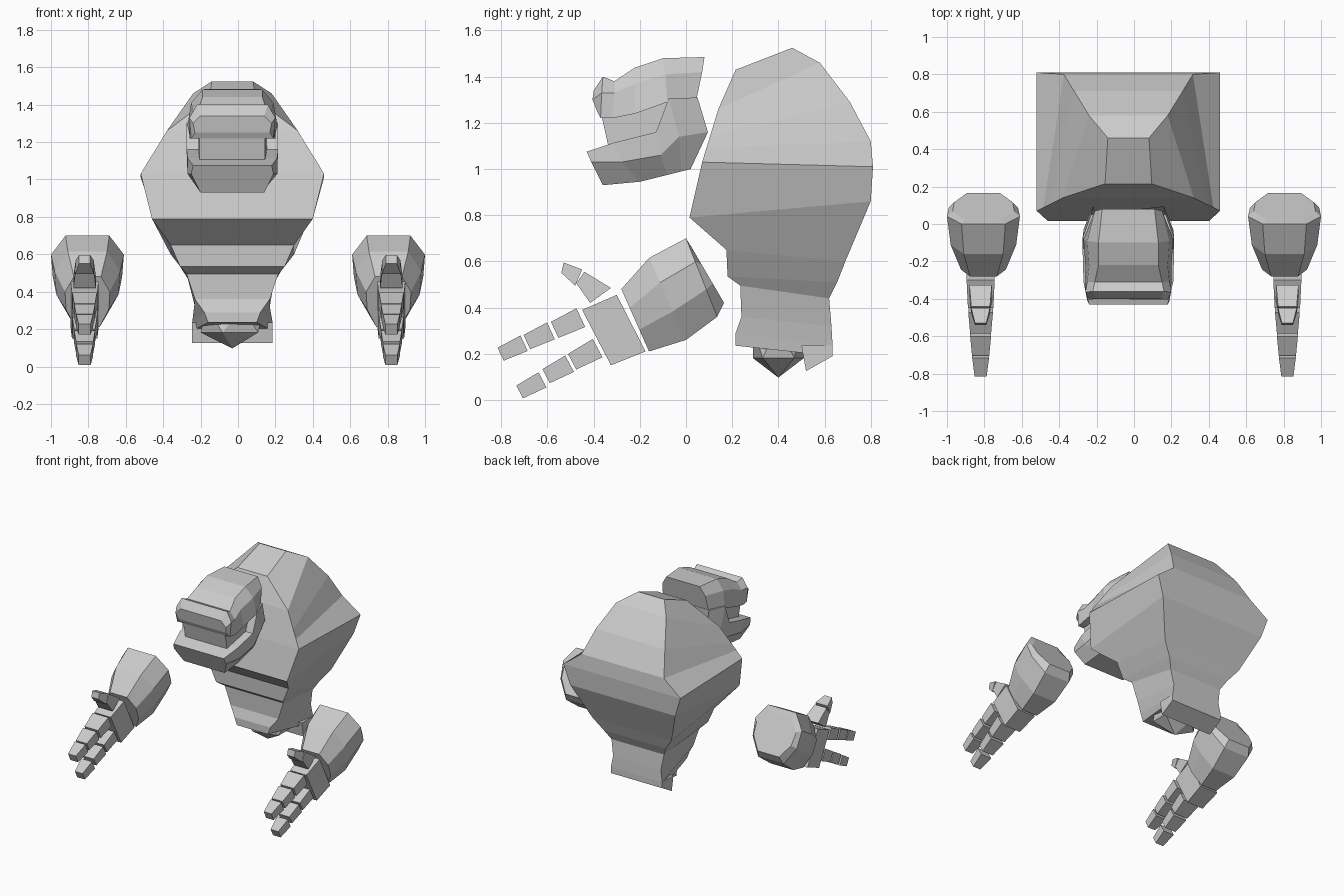
import bpy, bmesh
from mathutils import Matrix, Vector
from math import radians, cos, sin


def finish(name, bm):
    bmesh.ops.recalc_face_normals(bm, faces=bm.faces)
    me = bpy.data.meshes.new(name)
    bm.to_mesh(me)
    bm.free()
    ob = bpy.data.objects.new(name, me)
    bpy.context.collection.objects.link(ob)
    return ob


def loft(name, rings, cx):
    """Each ring is half a section [(half_width, y, z), ...], mirrored about x = cx."""
    bm = bmesh.new()
    loops = []
    for r in rings:
        pts = [(cx + h, y, z) for h, y, z in r] + [(cx - h, y, z) for h, y, z in reversed(r)]
        loops.append([bm.verts.new(p) for p in pts])
    n = len(loops[0])
    for a, b in zip(loops, loops[1:]):
        for i in range(n):
            j = (i + 1) % n
            bm.faces.new((a[i], a[j], b[j], b[i]))
    bm.faces.new(loops[0])
    bm.faces.new(loops[-1])
    return finish(name, bm)


def oct_ring(top, bot, h, flat=0.6):
    """Eight-sided section between two (y, z) points."""
    t, b = Vector(top), Vector(bot)
    return [(h * k, *t.lerp(b, f)) for k, f in ((flat, 0), (1, .3), (.95, .65), (flat * .9, 1))]


CX = -0.03

# Torso: back edge and front edge of each ring
torso = [
    ((.11, .46, 1.525), (.125, .215, 1.43)),
    ((.21, .58, 1.46), (.35, .14, 1.26)),
    ((.29, .71, 1.29), (.42, .105, 1.145)),
    ((.345, .80, 1.12), (.455, .088, 1.09)),
    ((.49, .81, 1.01), (.49, .07, 1.03)),
    ((.44, .80, .86), (.43, .015, .79)),
    ((.33, .69, .60), (.33, .175, .65)),
    ((.26, .655, .51), (.28, .18, .535)),
    ((.22, .62, .44), (.245, .235, .495)),
    ((.20, .63, .32), (.20, .24, .36)),
    ((.215, .635, .235), (.15, .215, .29)),
    ((.215, .635, .19), (.13, .215, .235)),
]
loft("torso", torso, CX)

# Pelvis block and faceted groin
loft("pelvis_block", [((.215, .50, .235), (.215, .52, .125)),
                      ((.215, .635, .235), (.215, .635, .19))], CX)
bm = bmesh.new()
bmesh.ops.create_icosphere(bm, subdivisions=1, radius=1,
                           matrix=Matrix.Translation((CX, .40, .25)) @ Matrix.Diagonal((.19, .13, .153, 1)))
finish("groin", bm)

# Upper head with brow: top, side and lower edge of each ring
upper = [
    ((.14, .08, 1.485), (.18, .07, 1.42), (.19, .045, 1.30)),
    ((.16, -.10, 1.48), (.22, -.09, 1.41), (.24, -.08, 1.29)),
    ((.16, -.22, 1.44), (.21, -.22, 1.37), (.23, -.22, 1.24)),
    ((.18, -.31, 1.38), (.22, -.31, 1.33), (.23, -.32, 1.22)),
    ((.19, -.36, 1.40), (.23, -.365, 1.33), (.22, -.37, 1.22)),
    ((.17, -.40, 1.34), (.21, -.405, 1.30), (.20, -.385, 1.25)),
]
loft("upper_head", upper, CX)

# Jaw with rising cheeks
jaw = [
    ((.21, -.43, 1.075), (.22, -.41, 1.03), (.17, -.36, .93)),
    ((.24, -.31, 1.115), (.24, -.28, 1.03), (.17, -.20, .945)),
    ((.245, -.13, 1.16), (.24, -.11, 1.06), (.17, -.08, .975)),
    ((.245, -.075, 1.305), (.24, -.03, 1.14), (.17, -.02, .99)),
    ((.20, .05, 1.31), (.19, .095, 1.16), (.16, .02, 1.0)),
]
loft("jaw", jaw, CX)
loft("mouth_core", [((.175, -.37, 1.25), (.175, -.33, 1.07)),
                    ((.19, 0, 1.33), (.19, 0, 1.07))], CX)


def segment(name, cx, pos, length, height, angle, h0, h1):
    """Tapered finger joint pointing forward and down."""
    d = Vector((-cos(angle), -sin(angle))) * length / 2
    u = Vector((-sin(angle), cos(angle))) * height / 2
    c = Vector(pos)
    loft(name, [((h0, *(c - d + u * 1.08)), (h0, *(c - d - u * 1.08))),
                ((h1, *(c + d + u * .92)), (h1, *(c + d - u * .92)))], cx)


fingers = {
    "upper": [(-.512, .330), (-.637, .275), (-.752, .222)],
    "lower": [(-.438, .195), (-.555, .130), (-.671, .061)],
}
sizes = [(.125, .083, .066, .056), (.115, .074, .056, .046), (.112, .068, .045, .032)]

# Floating hands on both sides
for side, s in (("right", 1), ("left", -1)):
    loft(f"{side}_forearm", [
        oct_ring((-.28, .48), (-.16, .21), .12),
        oct_ring((-.16, .615), (0, .26), .175),
        oct_ring((0, .70), (.135, .36), .195),
        oct_ring((.025, .66), (.165, .42), .165),
    ], s * .805)
    loft(f"{side}_palm", [((.075, -.30, .455), (.075, -.175, .21)),
                          ((.068, -.45, .39), (.068, -.325, .15))], s * .82)
    for fname, joints in fingers.items():
        for i, (p, (ln, ht, h0, h1)) in enumerate(zip(joints, sizes)):
            segment(f"{side}_{fname}_finger_{i + 1}", s * .82, p, ln, ht,
                    radians(25 if fname == "upper" else 28), h0, h1)
    loft(f"{side}_thumb_base", [((.06, -.325, .485), (.06, -.415, .42)),
                                ((.05, -.44, .555), (.05, -.475, .505))], s * .82)
    loft(f"{side}_thumb_tip", [((.05, -.45, .565), (.05, -.48, .495)),
                               ((.03, -.53, .595), (.03, -.54, .55))], s * .82)
